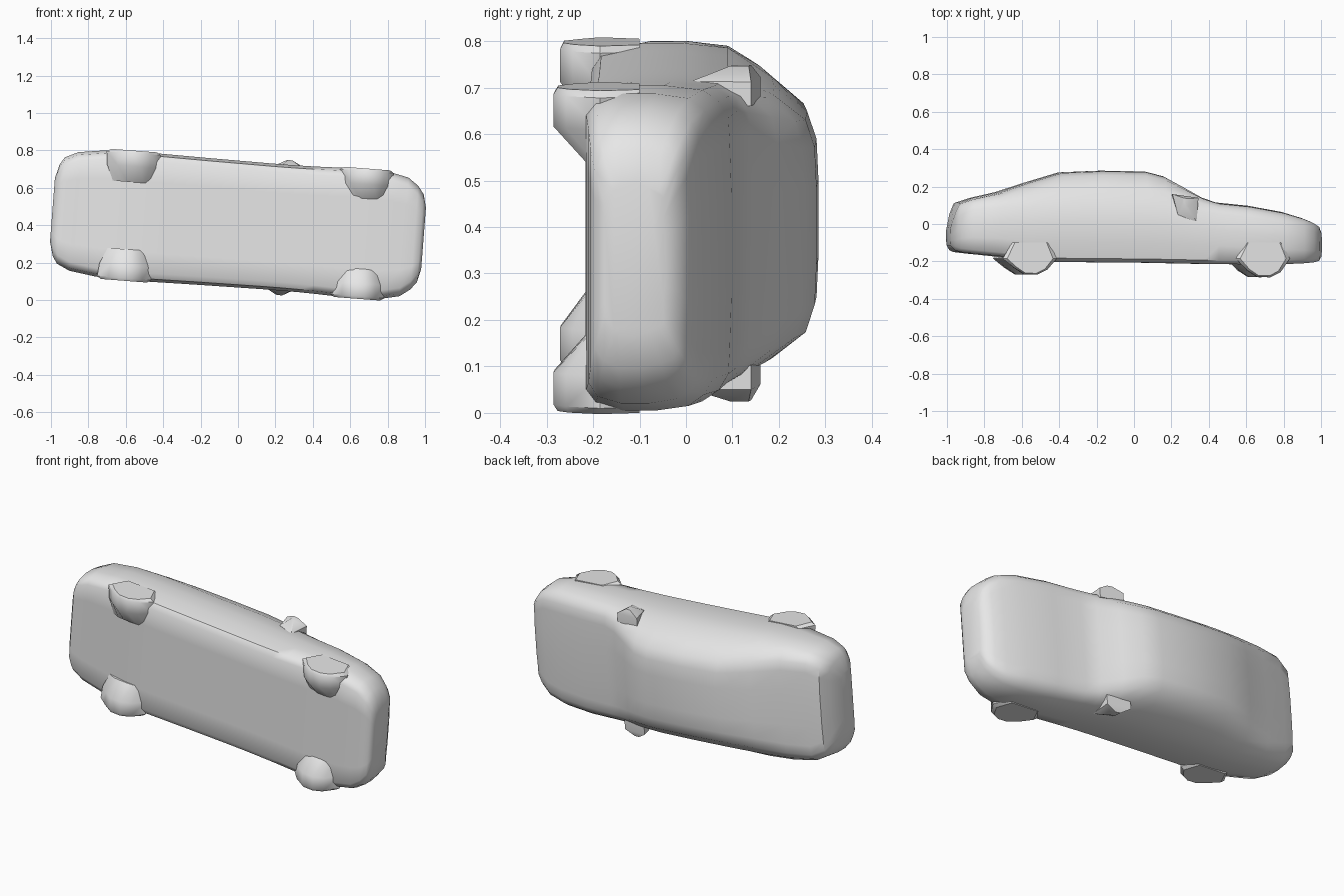
import bpy, bmesh, math

if "Cube" in bpy.data.objects:
    bpy.data.objects.remove(bpy.data.objects["Cube"], do_unlink=True)

grey = bpy.data.materials.new("plain grey")
grey.use_nodes = True
grey.diffuse_color = (0.8, 0.8, 0.8, 1)
grey.node_tree.nodes["Principled BSDF"].inputs["Base Color"].default_value = (0.8, 0.8, 0.8, 1)

# The car lies on its side: u runs to the nose, w across the width, h is height
YAW = 0.077
MID_Z = 0.406


def place(u, w, h):
    c, s = math.cos(YAW), math.sin(YAW)
    return (u * c + w * s, h, MID_Z - u * s + w * c)


def loft(name, rings, angle):
    """Skin closed rings of (u, w, h) points and cap both ends."""
    bm = bmesh.new()
    loops = [[bm.verts.new(place(*p)) for p in ring] for ring in rings]
    n = len(loops[0])
    for a, b in zip(loops, loops[1:]):
        for i in range(n):
            j = (i + 1) % n
            bm.faces.new((a[i], a[j], b[j], b[i]))
    bm.faces.new(loops[0])
    bm.faces.new(loops[-1])
    bmesh.ops.recalc_face_normals(bm, faces=bm.faces)
    mesh = bpy.data.meshes.new(name)
    bm.to_mesh(mesh)
    bm.free()
    mesh.materials.append(grey)
    obj = bpy.data.objects.new(name, mesh)
    bpy.context.collection.objects.link(obj)
    bpy.ops.object.select_all(action='DESELECT')
    obj.select_set(True)
    bpy.context.view_layer.objects.active = obj
    bpy.ops.object.shade_smooth_by_angle(angle=math.radians(angle))
    return obj


def section(u, top, bottom, belt, half, roof):
    """Body cross-section: flat floor, tucked sill, upright side, sloping glass, roof."""
    rise = top - belt
    side = [
        (half * 0.55, bottom),
        (half - 0.045, bottom),
        (half - 0.015, bottom + 0.02),
        (half, bottom + 0.35 * (belt - bottom)),
        (half, bottom + 0.65 * (belt - bottom)),
        (half - 0.01, belt - 0.01),
        (roof + 0.58 * (half - roof), belt + 0.48 * rise),
        (roof + 0.15 * (half - roof), belt + 0.87 * rise),
        (roof - 0.04, top - 0.004),
        (roof * 0.4, top),
    ]
    return [(u, w, h) for w, h in side] + [(u, -w, h) for w, h in reversed(side)]


# Body stations: position, top, bottom, beltline, half width, half roof width
stations = [
    (-0.995, -0.02, -0.115, -0.04, 0.17, 0.13),
    (-0.975, 0.06, -0.14, 0.01, 0.245, 0.19),
    (-0.950, 0.115, -0.15, 0.06, 0.285, 0.22),
    (-0.880, 0.138, -0.158, 0.09, 0.318, 0.25),
    (-0.740, 0.170, -0.172, 0.10, 0.338, 0.25),
    (-0.580, 0.222, -0.200, 0.10, 0.346, 0.23),
    (-0.400, 0.276, -0.203, 0.10, 0.343, 0.21),
    (-0.180, 0.285, -0.205, 0.10, 0.340, 0.21),
    (0.050, 0.281, -0.207, 0.10, 0.338, 0.21),
    (0.150, 0.255, -0.209, 0.095, 0.337, 0.215),
    (0.250, 0.200, -0.211, 0.085, 0.337, 0.235),
    (0.350, 0.143, -0.213, 0.075, 0.338, 0.255),
    (0.430, 0.115, -0.214, 0.065, 0.340, 0.265),
    (0.600, 0.098, -0.216, 0.045, 0.346, 0.265),
    (0.780, 0.065, -0.215, 0.015, 0.342, 0.26),
    (0.890, 0.032, -0.210, -0.010, 0.318, 0.25),
    (0.945, 0.010, -0.205, -0.030, 0.278, 0.22),
    (0.978, -0.012, -0.197, -0.045, 0.235, 0.19),
    (0.995, -0.045, -0.175, -0.070, 0.165, 0.13),
]
loft("car_body", [section(*s) for s in stations], 45)

# Wheel stubs: rounded bottoms with an inner face sloping into the floor
tread = [(-0.15, -0.185), (-0.09, -0.24), (-0.035, -0.275), (0.035, -0.277),
         (0.09, -0.25), (0.14, -0.185), (0.1, -0.1), (-0.1, -0.1)]


def wheel(name, u0, side, drop):
    rings = []
    for w, scale, depth in ((0.349, 0.85, 0.9), (0.335, 1, 1), (0.265, 0.95, 1), (0.18, 0.7, 0.1)):
        rings.append([(u0 + d * scale, side * w,
                       h if h > -0.2 else -0.2 + (h - drop + 0.2) * depth) for d, h in tread])
    loft(name, rings, 40)


# Door mirrors: small pointed wedges at the windscreen base
def mirror(name, side):
    root = [(0.18, 0.16), (0.32, 0.14), (0.31, 0.01), (0.21, 0.05)]
    tip = [(0.235, 0.14), (0.265, 0.135), (0.265, 0.095), (0.24, 0.10)]
    loft(name, [[(u, side * 0.28, h) for u, h in root],
                [(u, side * 0.332, h) for u, h in root],
                [(u, side * 0.362, h) for u, h in tip]], 30)


for label, side in (("left", 1), ("right", -1)):
    wheel("front_wheel_" + label, 0.67, side, 0.008)
    wheel("rear_wheel_" + label, -0.58, side, -0.006)
    mirror("door_mirror_" + label, side)
